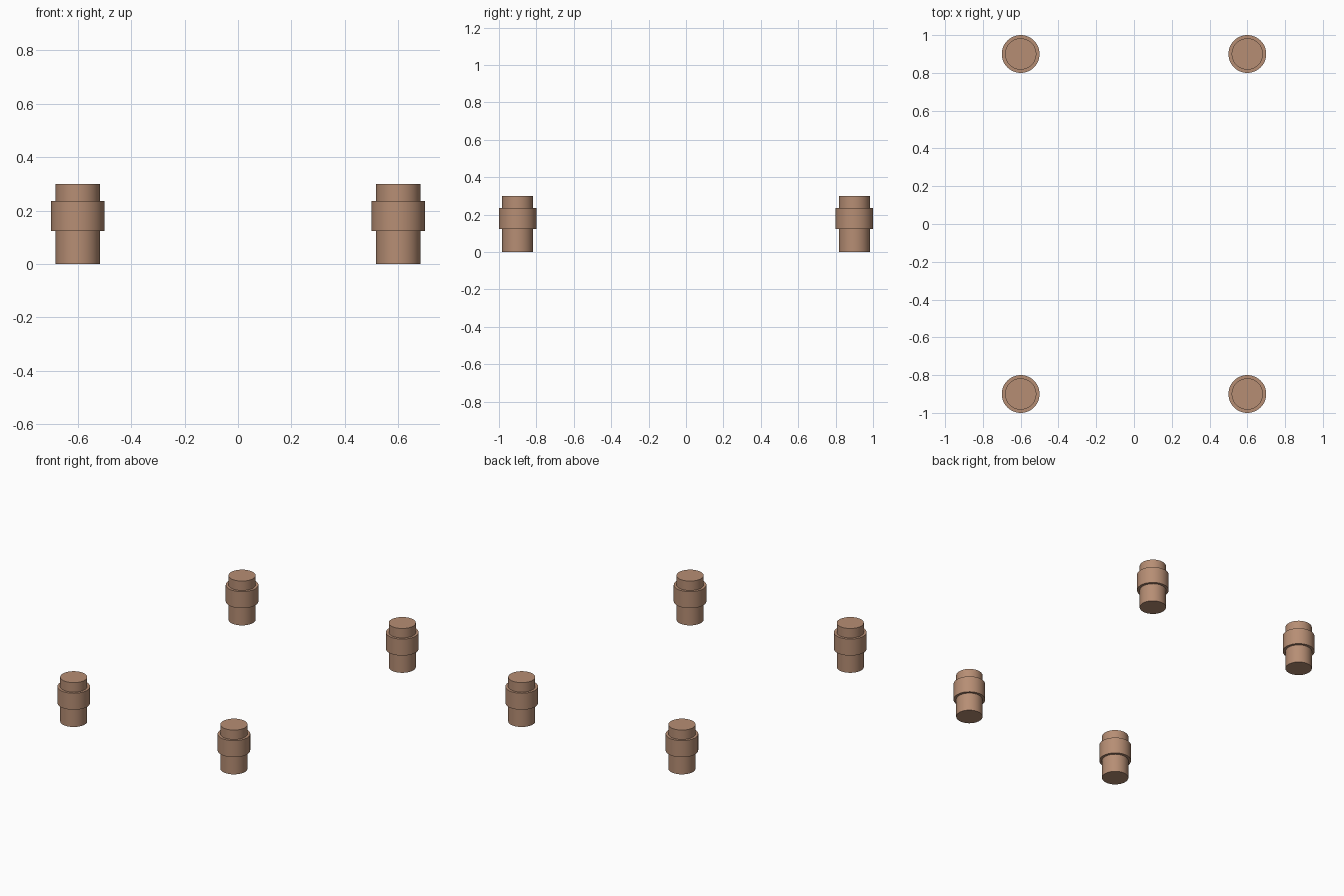
import bpy, bmesh, math

if "Cube" in bpy.data.objects:
    bpy.data.objects.remove(bpy.data.objects["Cube"])

# Single clay-brown colour
brown = bpy.data.materials.new("clay brown")
brown.diffuse_color = (0.47, 0.27, 0.175, 1)
brown.use_nodes = True
brown.node_tree.nodes["Principled BSDF"].inputs["Base Color"].default_value = brown.diffuse_color


def lathe(name, profile, x, y, sides=48):
    """Revolve a closed (radius, z) outline around the vertical axis at x, y."""
    bm = bmesh.new()
    verts = [bm.verts.new((r, 0, z)) for r, z in profile]
    edges = [bm.edges.new(p) for p in zip(verts, verts[1:])]
    bmesh.ops.spin(bm, geom=verts + edges, axis=(0, 0, 1), cent=(0, 0, 0),
                   angle=math.tau, steps=sides)
    bmesh.ops.remove_doubles(bm, verts=bm.verts, dist=1e-4)
    bmesh.ops.recalc_face_normals(bm, faces=bm.faces)
    mesh = bpy.data.meshes.new(name)
    bm.to_mesh(mesh)
    bm.free()
    mesh.materials.append(brown)
    obj = bpy.data.objects.new(name, mesh)
    obj.location = (x, y, 0)
    bpy.context.collection.objects.link(obj)
    bpy.ops.object.select_all(action='DESELECT')
    obj.select_set(True)
    bpy.context.view_layer.objects.active = obj
    bpy.ops.object.shade_smooth_by_angle(angle=math.radians(30))
    return obj


# Post with a raised collar, one in each corner
post = [(0, 0), (0.083, 0), (0.083, 0.124), (0.1, 0.124), (0.1, 0.236),
        (0.083, 0.236), (0.083, 0.3), (0, 0.3)]
for x, side in ((-0.6, "left"), (0.6, "right")):
    for y, end in ((-0.9, "front"), (0.9, "back")):
        lathe(f"{end}_{side}_collared_post", post, x, y)
